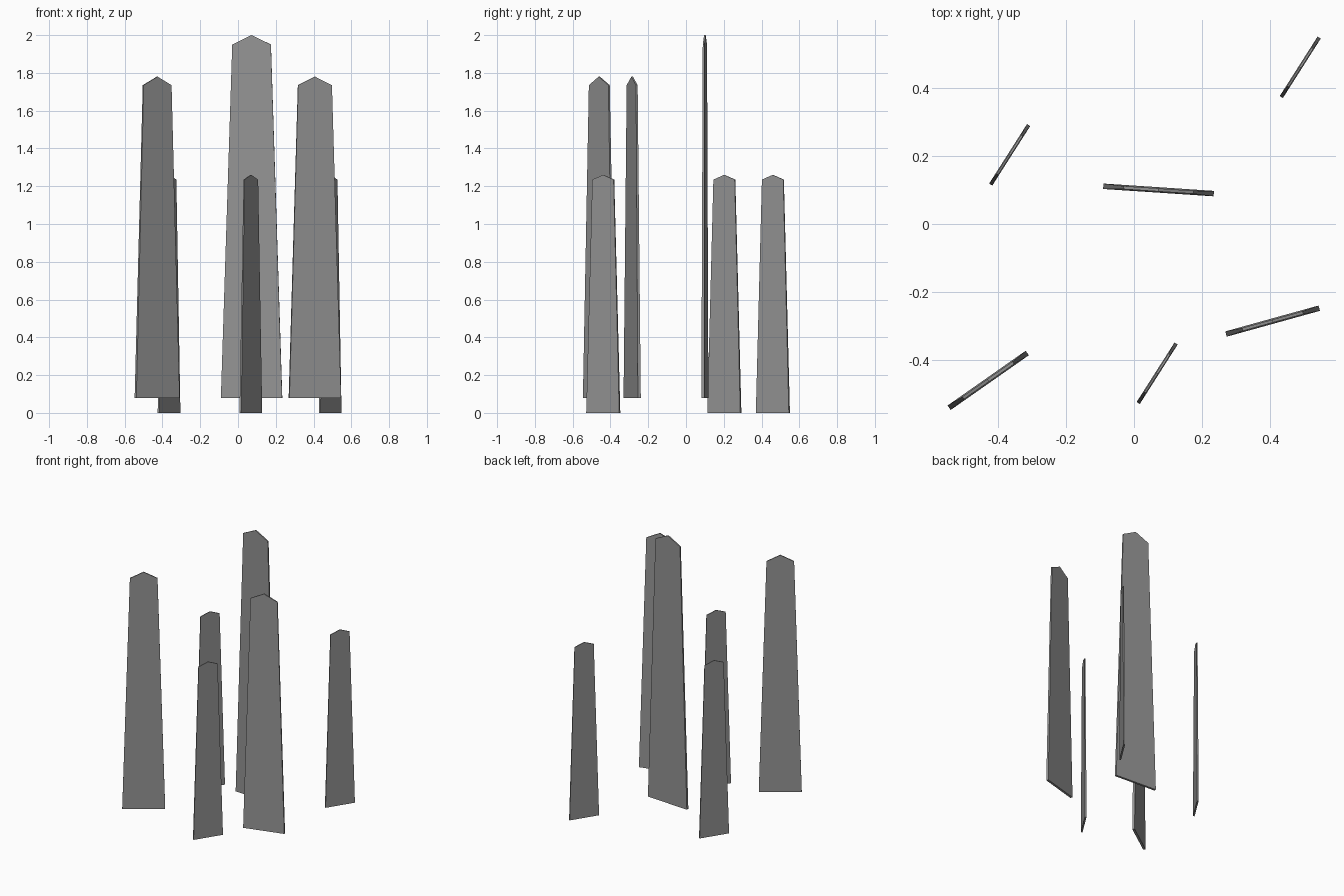
import bpy
import bmesh
from math import radians
from mathutils import Matrix

cube = bpy.data.objects.get("Cube")
if cube:
    bpy.data.objects.remove(cube)

stone = bpy.data.materials.new("grey_stone")
stone.use_nodes = True
stone.diffuse_color = (0.3, 0.3, 0.3, 1)
stone.node_tree.nodes["Principled BSDF"].inputs["Base Color"].default_value = (0.3, 0.3, 0.3, 1)


def slab(name, x, y, angle, base, top, thick, foot, shoulder, peak):
    """Tapered standing slab with a shallow pointed top."""
    profile = [(-base / 2, foot), (base / 2, foot), (top / 2, shoulder),
               (0, peak), (-top / 2, shoulder)]
    bm = bmesh.new()
    rings = []
    for side in (-1, 1):
        ring = []
        for px, pz in profile:
            rise = (pz - foot) / (peak - foot)
            depth = side * thick / 2 * (1 - 0.45 * rise)
            ring.append(bm.verts.new((px, depth, pz)))
        rings.append(ring)
        bm.faces.new(ring)
    for i in range(len(profile)):
        j = (i + 1) % len(profile)
        bm.faces.new((rings[0][i], rings[0][j], rings[1][j], rings[1][i]))
    bmesh.ops.recalc_face_normals(bm, faces=bm.faces)
    bm.transform(Matrix.Rotation(radians(angle), 4, "Z"))
    mesh = bpy.data.meshes.new(name)
    bm.to_mesh(mesh)
    bm.free()
    mesh.materials.append(stone)
    obj = bpy.data.objects.new(name, mesh)
    obj.location = (x, y, 0)
    bpy.context.collection.objects.link(obj)


# Raised large slabs
slab("tall_slab", 0.072, 0.10, -3.8, 0.325, 0.205, 0.016, 0.08, 1.95, 2.0)
slab("front_right_slab", -0.428, -0.459, 35, 0.28, 0.18, 0.016, 0.08, 1.735, 1.78)
slab("front_left_slab", 0.407, -0.285, 15.5, 0.284, 0.185, 0.016, 0.08, 1.735, 1.78)

# Three matching small slabs
for name, x, y in (("small_slab_front", 0.068, -0.438),
                   ("small_slab_right", -0.365, 0.203),
                   ("small_slab_back", 0.488, 0.46)):
    slab(name, x, y, 57.5, 0.207, 0.134, 0.011, 0, 1.235, 1.26)
